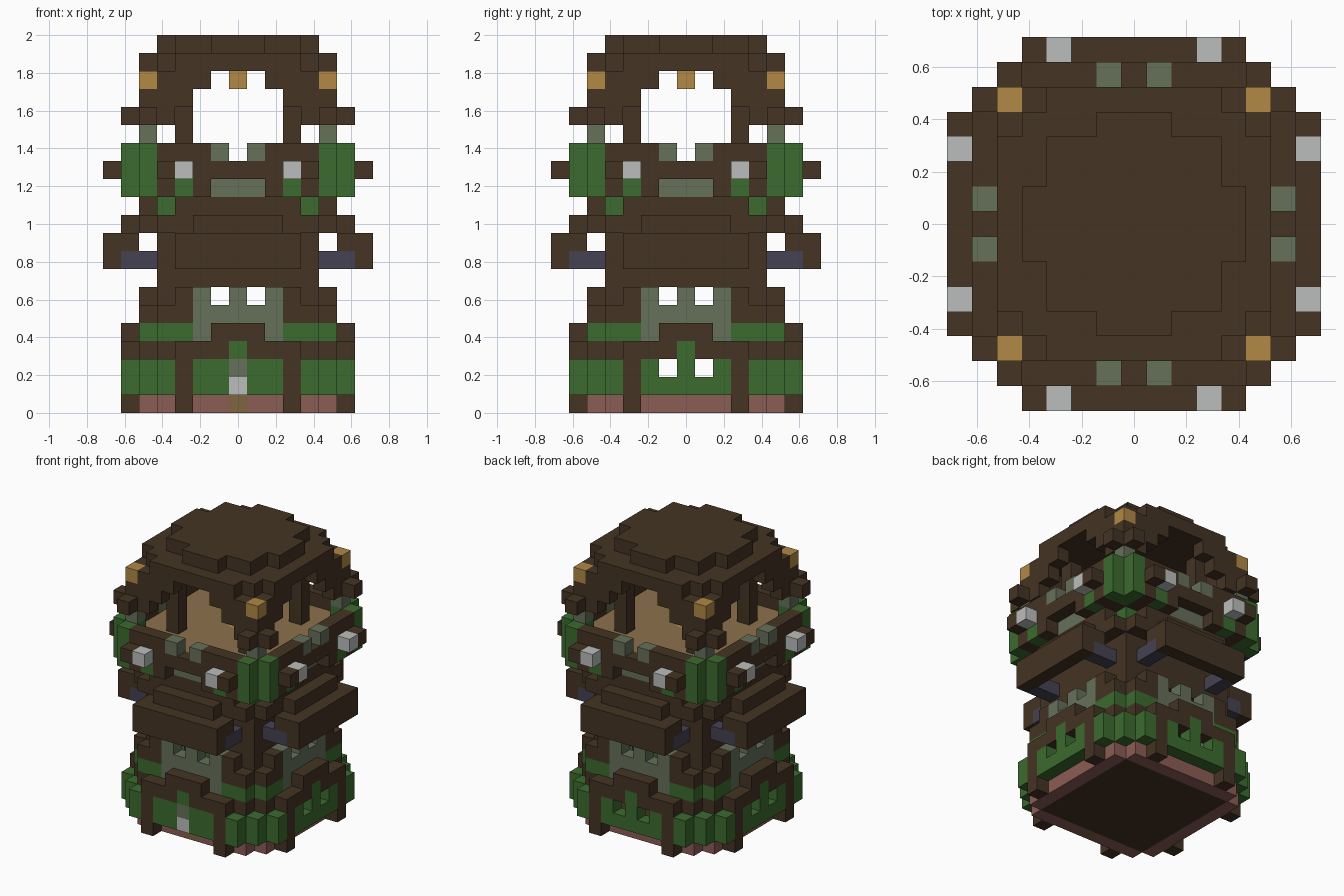
import bpy, bmesh
from mathutils import Vector

if "Cube" in bpy.data.objects:
    bpy.data.objects.remove(bpy.data.objects["Cube"], do_unlink=True)

U = 2 / 21  # edge of one block

COLORS = {
    "dark wood": (0.058, 0.034, 0.017),
    "leaf green": (0.045, 0.147, 0.028),
    "mossy stone": (0.133, 0.162, 0.102),
    "pale stone": (0.50, 0.515, 0.51),
    "lantern amber": (0.44, 0.25, 0.061),
    "plank tan": (0.262, 0.165, 0.072),
    "red brick": (0.254, 0.109, 0.089),
    "slate purple": (0.058, 0.054, 0.084),
    "door tan": (0.21, 0.13, 0.05),
}


def make_material(name, rgb):
    mat = bpy.data.materials.new(name)
    mat.use_nodes = True
    mat.diffuse_color = (*rgb, 1)
    mat.node_tree.nodes["Principled BSDF"].inputs["Base Color"].default_value = (*rgb, 1)
    return mat


MATS = {n: make_material(n, c) for n, c in COLORS.items()}
blocks = {}  # (i, j, k) -> (part, colour)


def span(v):
    """A single index, or an inclusive (low, high) pair."""
    return range(v[0], v[1] + 1) if isinstance(v, tuple) else [v]


def copies(a, d):
    """The eight mirrored and swapped places of one column."""
    return {(sx * p, sy * q) for p, q in ((a, d), (d, a))
            for sx in (1, -1) for sy in (1, -1)}


def put(part, color, along, out, levels):
    """Blocks repeated on all four sides: along the wall, out from the centre."""
    for a in span(along):
        for d in span(out):
            for k in span(levels):
                for i, j in copies(a, d):
                    blocks[i, j, k] = (part, color)


def cut(along, out, levels):
    for a in span(along):
        for k in span(levels):
            for i, j in copies(a, out):
                blocks.pop((i, j, k), None)


WOOD, LEAF, MOSS = "dark wood", "leaf green", "mossy stone"

# Base floor and brick footing
put("base_floor", WOOD, (0, 4), (0, 4), 0)
put("brick_footing", "red brick", (0, 4), 5, 0)

# Ground storey: hedge panels, posts, arches and corner shrubs
put("hedge_panel", LEAF, (0, 2), 6, (1, 2))
put("ground_post", WOOD, 3, 6, (0, 3))
put("ground_beam", WOOD, (1, 3), 6, 3)
put("hedge_panel", LEAF, 0, 6, 3)
put("arch_top", WOOD, (0, 1), 6, 4)
put("corner_shrub", LEAF, 4, (5, 6), (1, 2))
put("corner_shrub", LEAF, 5, 5, (1, 2))
put("corner_beam", WOOD, 4, 5, 3)
put("upper_shrub", LEAF, (3, 4), 5, 4)
cut(1, 6, 2)  # ground windows

# Front has a door instead of windows
for i in (-1, 1):
    blocks[i, -6, 2] = ("hedge_panel", LEAF)
blocks[0, -5, 0] = ("door_step", "door tan")
blocks[0, -6, 1] = ("door", "pale stone")
blocks[0, -6, 2] = ("door_lintel", MOSS)

# Middle storey: stone walls with small windows
put("stone_wall", MOSS, (0, 2), 5, (4, 6))
cut(1, 5, 6)
put("wall_post", WOOD, 3, 5, (5, 6))
put("wall_bracket", WOOD, 4, 5, 5)
put("corner_column", WOOD, 4, 4, (5, 10))

# Neck wall and the four overhanging eaves
put("neck_wall", WOOD, (0, 3), 4, (7, 9))
put("eave", WOOD, (0, 3), 7, (8, 9))
put("eave", WOOD, (0, 3), 6, 9)
put("eave", WOOD, (0, 2), 6, 10)
put("eave", WOOD, (0, 4), 5, 10)
put("eave_bracket", "slate purple", 3, (5, 6), 8)

# Balcony: support courses, floor, ring and railing
put("balcony_base", WOOD, (0, 3), 5, 11)
put("balcony_base", WOOD, (2, 4), 5, 12)
put("balcony_base", WOOD, (2, 4), 6, 12)
put("balcony_band", MOSS, (0, 1), 5, 12)
put("balcony_floor", "plank tan", (0, 5), (0, 5), 13)
put("balcony_ring", WOOD, (0, 4), 6, 13)
put("balcony_railing", WOOD, (2, 4), 6, 14)
put("railing_post", MOSS, 1, 6, 14)
put("balcony_peg", WOOD, 4, 7, 13)
put("balcony_stone", "pale stone", 3, 7, 13)

# Leaves hanging around the balcony corners
put("hanging_leaves", LEAF, 5, (5, 6), (12, 14))
put("hanging_leaves", LEAF, 3, 6, 12)
put("hanging_leaves", LEAF, 4, 4, 11)

# Lookout: inner posts, corner braces and lanterns
put("lookout_post", WOOD, 3, 3, (14, 18))
put("corner_stub", MOSS, 5, 5, 15)
put("corner_brace", WOOD, 5, (5, 6), 16)
put("corner_brace", WOOD, 4, 5, 16)
put("corner_brace", WOOD, (3, 5), 5, 17)
put("roof_rim", WOOD, (2, 4), 5, 18)
put("corner_lantern", "lantern amber", 5, 5, 18)
blocks[0, 0, 18] = ("hanging_lantern", "lantern amber")
blocks[0, 0, 14 - 1] = ("floor_lantern", "lantern amber")

# Stepped roof
put("roof_lower", WOOD, (0, 4), (0, 4), 19)
put("roof_lower", WOOD, (0, 3), 5, 19)
put("roof_upper", WOOD, (0, 3), (0, 3), 20)
put("roof_upper", WOOD, (0, 1), 4, 20)


def build(part, color, cells):
    """One mesh from the exposed sides of its blocks."""
    bm = bmesh.new()
    for cell in cells:
        centre = Vector(cell) + Vector((0, 0, 0.5))
        for axis in range(3):
            for sign in (1, -1):
                normal = Vector((0, 0, 0))
                normal[axis] = sign
                beside = tuple(int(c) for c in Vector(cell) + normal)
                if beside in blocks:
                    continue
                u, v = Vector((0, 0, 0)), Vector((0, 0, 0))
                u[(axis + 1) % 3] = 0.5
                v[(axis + 2) % 3] = 0.5 * sign
                mid = centre + normal / 2
                corners = (mid - u - v, mid + u - v, mid + u + v, mid - u + v)
                bm.faces.new([bm.verts.new(c * U) for c in corners])
    bmesh.ops.remove_doubles(bm, verts=bm.verts, dist=U / 100)
    mesh = bpy.data.meshes.new(part)
    bm.to_mesh(mesh)
    bm.free()
    mesh.materials.append(MATS[color])
    bpy.context.collection.objects.link(bpy.data.objects.new(part, mesh))


groups = {}
for cell, key in blocks.items():
    groups.setdefault(key, []).append(cell)
for (part, color), cells in groups.items():
    build(part, color, cells)
